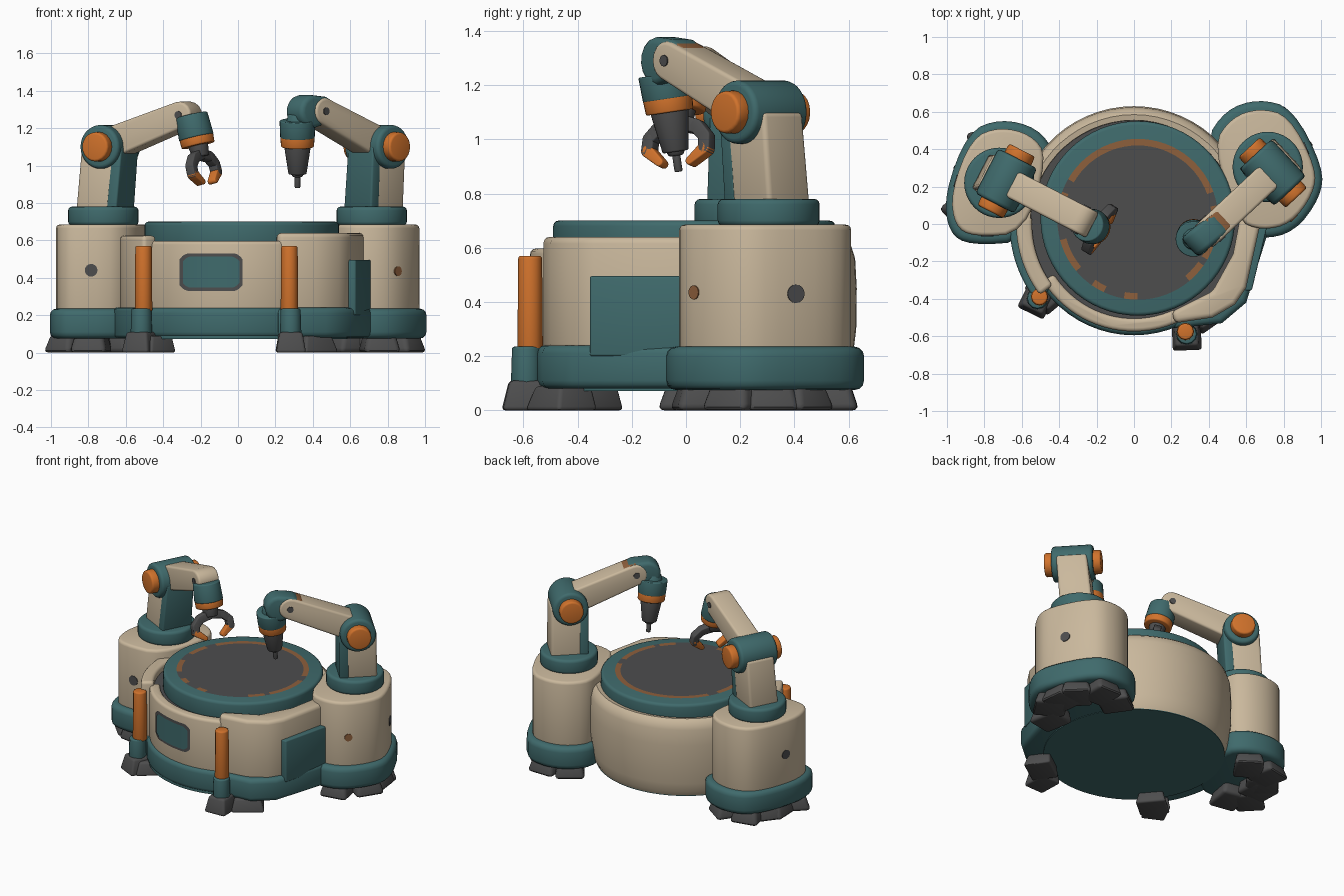
import bpy, bmesh
from math import sin, cos, pi, radians, asin
from mathutils import Vector as V
from mathutils.bvhtree import BVHTree

if "Cube" in bpy.data.objects:
    bpy.data.objects.remove(bpy.data.objects["Cube"])


def material(name, *rgb):
    m = bpy.data.materials.new(name)
    m.use_nodes = True
    m.diffuse_color = (*rgb, 1)
    m.node_tree.nodes["Principled BSDF"].inputs["Base Color"].default_value = (*rgb, 1)
    return m


CREAM = material("warm_cream", 0.59, 0.48, 0.335)
TEAL = material("deep_teal", 0.05, 0.145, 0.15)
ORANGE = material("safety_orange", 0.64, 0.17, 0.025)
BROWN = material("worn_orange", 0.27, 0.115, 0.045)
DARK = material("dark_grey", 0.075, 0.075, 0.076)


def finish(name, bm, *mats, bevel=0.0):
    bmesh.ops.recalc_face_normals(bm, faces=bm.faces)
    if bevel:
        edges = [e for e in bm.edges if len(e.link_faces) == 2 and e.calc_face_angle(0) > 0.6]
        bmesh.ops.bevel(bm, geom=edges, offset=bevel, segments=3, profile=0.5,
                        affect='EDGES', clamp_overlap=True)
    me = bpy.data.meshes.new(name)
    bm.to_mesh(me)
    bm.free()
    for m in mats:
        me.materials.append(m)
    me.shade_smooth()
    me.set_sharp_from_angle(angle=radians(38))
    ob = bpy.data.objects.new(name, me)
    bpy.context.collection.objects.link(ob)
    return ob


def rounded(pts, passes=2):
    # corner cutting turns a rough outline into a soft one
    for _ in range(passes):
        pts = [q for a, b in zip(pts, pts[1:] + pts[:1])
               for q in (a.lerp(b, 0.25), a.lerp(b, 0.75))]
    return pts


def prism(name, pts, z0, z1, mat, bevel=0.02):
    bm = bmesh.new()
    low = [bm.verts.new((p[0], p[1], z0)) for p in pts]
    high = [bm.verts.new((p[0], p[1], z1)) for p in pts]
    bm.faces.new(low)
    bm.faces.new(high)
    for i in range(len(pts)):
        j = (i + 1) % len(pts)
        bm.faces.new((low[i], low[j], high[j], high[i]))
    return finish(name, bm, mat, bevel=bevel)


def surface(ob):
    return BVHTree.FromPolygons([v.co for v in ob.data.vertices],
                                [p.vertices[:] for p in ob.data.polygons])


def polar(r, a):
    return V((r * cos(radians(a)), r * sin(radians(a))))


def arc_wall(name, r0, r1, a0, a1, z0, z1, mat, bevel=0.02):
    angles = [a0 + (a1 - a0) * i / 20 for i in range(21)]
    prism(name, [polar(r1, a) for a in angles] + [polar(r0, a) for a in reversed(angles)],
          z0, z1, mat, bevel)


def rod(name, p0, p1, r0, r1, mat, bevel=0.0, sides=28):
    p0, p1 = V(p0), V(p1)
    bm = bmesh.new()
    bmesh.ops.create_cone(bm, cap_ends=True, segments=sides, radius1=r0, radius2=r1,
                          depth=(p1 - p0).length)
    bm.transform((p1 - p0).to_track_quat('Z', 'Y').to_matrix().to_4x4())
    bmesh.ops.translate(bm, verts=bm.verts, vec=(p0 + p1) / 2)
    finish(name, bm, mat, bevel=bevel)


def hull(name, pts, mat, bevel=0.0):
    bm = bmesh.new()
    for p in pts:
        bm.verts.new(p)
    res = bmesh.ops.convex_hull(bm, input=bm.verts)
    junk = {g for g in res["geom_interior"] + res["geom_unused"] if isinstance(g, bmesh.types.BMVert)}
    bmesh.ops.delete(bm, geom=list(junk), context='VERTS')
    bmesh.ops.dissolve_limit(bm, angle_limit=0.02, verts=bm.verts, edges=bm.edges)
    finish(name, bm, mat, bevel=bevel)


def link(name, p0, r0, p1, r1, axis, width, mat, bevel=0.012):
    # flat bar with round ends, turning about the given axis
    p0, p1, axis = V(p0), V(p1), V(axis).normalized()
    u = (p1 - p0).normalized()
    w = u.cross(axis)
    pts = [p + (u * cos(k * pi / 8) + w * sin(k * pi / 8)) * r + axis * s * width / 2
           for p, r in ((p0, r0), (p1, r1)) for k in range(16) for s in (-1, 1)]
    hull(name, pts, mat, bevel)


def foot(name, x, y, out, width, depth, height, bevel=0.015):
    d = polar(1, out).to_3d()
    s = V((-d.y, d.x, 0))
    c = V((x, y, 0))
    base = [c + d * i * depth / 2 + s * j * width / 2 for i in (-1, 1) for j in (-1, 1)]
    top = [c + d * (i * 0.4 - 0.05) * depth + s * j * width * 0.38 + V((0, 0, height))
           for i in (-1, 1) for j in (-1, 1)]
    hull(name, base + top, DARK, bevel)


# --- central drum ---
circle = [polar(0.595, a) for a in range(0, 360, 6)]
prism("base_ring", circle, 0.08, 0.24, TEAL, 0.03)
prism("base_plate", [p * 0.985 for p in circle], 0.072, 0.1, TEAL, 0)
prism("drum_core", [p * 0.94 for p in circle], 0.1, 0.58, DARK, 0)

bm = bmesh.new()
profile = [(0.585, 0.075), (0.602, 0.11), (0.612, 0.17), (0.628, 0.3), (0.63, 0.45),
           (0.624, 0.56), (0.61, 0.605), (0.585, 0.625), (0.555, 0.62), (0.55, 0.5)]
rows = [[bm.verts.new((*polar(r, a), z)) for r, z in profile] for a in range(6, 181, 6)]
for a, b in zip(rows, rows[1:]):
    for k in range(len(profile) - 1):
        bm.faces.new((a[k], b[k], b[k + 1], a[k + 1]))
finish("rear_shell", bm, CREAM)

arc_wall("front_panel", 0.505, 0.575, 212, 296, 0.22, 0.597, CREAM, 0.02)
arc_wall("left_panel", 0.545, 0.63, 176, 217, 0.22, 0.625, CREAM, 0.025)
arc_wall("left_skirt", 0.5, 0.665, 182, 218, 0.08, 0.24, TEAL, 0.03)
side = [V(p) for p in ((0.22, -0.53), (0.42, -0.5), (0.54, -0.43), (0.6, -0.34), (0.68, 0.02),
                       (0.57, 0.05), (0.53, -0.16), (0.42, -0.36), (0.2, -0.47))]
prism("side_block", side, 0.22, 0.64, CREAM, 0.025)
skirt = [V(p) for p in ((0.2, -0.56), (0.47, -0.53), (0.6, -0.42), (0.73, 0.0), (0.4, 0.0))]
prism("side_skirt", skirt, 0.08, 0.24, TEAL, 0.03)
prism("side_hatch", [V(p) for p in ((0.59, -0.355), (0.63, -0.355), (0.715, 0.0), (0.6, 0.0))],
      0.2, 0.495, TEAL, 0.008)


# --- curved front window ---
def window(name, r, x0, x1, z0, z1, mat):
    bm = bmesh.new()
    cols = []
    for i in range(25):
        t = i / 24
        inset = max(0, 1 - min(t, 1 - t) / 0.14)
        h = (z1 - z0) / 2 * (1 - 0.3 * inset ** 2)
        a = 270 + asin((x0 + (x1 - x0) * t) / r) * 180 / pi
        cols.append([bm.verts.new((*polar(r, a), (z0 + z1) / 2 + s * h)) for s in (-1, 1)])
    for a, b in zip(cols, cols[1:]):
        bm.faces.new((a[0], b[0], b[1], a[1]))
    finish(name, bm, mat)


window("window_frame", 0.579, -0.312, 0.024, 0.33, 0.53, DARK)
window("window_pane", 0.583, -0.295, 0.007, 0.347, 0.513, TEAL)

# --- turntable with an inlaid broken ring ---
rod("turntable", (0.02, 0.03, 0.56), (0.02, 0.03, 0.7), 0.52, 0.52, TEAL, 0.02, 64)
bm = bmesh.new()
rings = [[bm.verts.new((*(polar(r, i * 5) + V((0.02, 0.025))), 0.704)) for i in range(72)]
         for r in (0.395, 0.43)]
bm.faces.new(rings[0])
gaps = {2, 3, 30, 31, 36, 37, 38, 44, 45, 46, 49, 50, 51, 54, 55, 56, 57, 58, 59, 60, 61, 65}
for i in range(72):
    j = (i + 1) % 72
    f = bm.faces.new((rings[0][i], rings[0][j], rings[1][j], rings[1][i]))
    f.material_index = 0 if i in gaps else 1
finish("work_surface", bm, DARK, BROWN)

# --- bumper posts ---
for tag, x, y in (("right", -0.505, -0.39), ("left", 0.275, -0.575)):
    rod(tag + "_post", (x, y, 0.22), (x, y, 0.57), 0.047, 0.044, ORANGE, 0.01, 12)
    n = V((x, y)).normalized() * 0.015
    rod(tag + "_post_socket", (x + n.x, y + n.y, 0.08), (x + n.x, y + n.y, 0.235),
        0.058, 0.053, TEAL, 0.008, 12)
    foot(tag + "_post_foot", x + n.x, y + n.y, -116 if x < 0 else -88, 0.16, 0.18, 0.11)
foot("front_left_foot", 0.4, -0.46, -55, 0.22, 0.18, 0.09)
foot("front_right_foot", -0.46, -0.36, -140, 0.2, 0.18, 0.09)

# --- side pods ---
pods = {
    "left": ([(0.42, 0.42), (0.52, 0.57), (0.67, 0.62), (0.83, 0.58), (0.975, 0.3),
              (0.96, 0.16), (0.84, 0.0), (0.68, -0.035), (0.55, 0.02)], (0.715, 0.305)),
    "right": ([(-0.46, 0.36), (-0.55, 0.48), (-0.72, 0.52), (-0.87, 0.46), (-0.98, 0.17),
               (-0.96, -0.01), (-0.86, -0.07), (-0.58, -0.05)], (-0.72, 0.22)),
}
trees = {}
for tag, (pts, hub) in pods.items():
    pts = [V(p) for p in pts]
    mid = sum(pts, V((0, 0))) / len(pts)
    trees[tag] = surface(prism(tag + "_pod", rounded(pts), 0.2, 0.685, CREAM, 0.02))
    base = surface(prism(tag + "_pod_base", rounded([mid + (p - mid) * 1.15 for p in pts]),
                         0.075, 0.235, TEAL, 0.035))
    rod(tag + "_collar", (*hub, 0.68), (*hub, 0.78), 0.188, 0.188, TEAL, 0.02, 40)
    # feet tucked under the rim of the base
    for i, turn in enumerate((-105, -58, -18, 22, 64, 100)):
        a = turn + (25 if tag == "left" else 160)
        rim = base.ray_cast((mid + polar(2, a)).to_3d() + V((0, 0, 0.15)), -polar(1, a).to_3d())[0]
        p = rim.to_2d() - polar(0.125, a)
        foot(f"{tag}_pod_foot_{i}", p.x, p.y, a, 0.2, 0.22, 0.1, 0.025)

# --- pod bolts, placed on the pod surface ---
for i, (tag, origin, aim, r, mat) in enumerate((
        ("right", (-0.785, -2, 0.44), (0, 1, 0), 0.034, DARK),
        ("left", (1.835, -0.95, 0.435), (-1, 1, 0), 0.026, BROWN),
        ("left", (2, 0.405, 0.43), (-1, 0, 0), 0.034, DARK),
        ("right", (-2, 0.23, 0.44), (1, 0, 0), 0.032, DARK))):
    hit, n, _, _ = trees[tag].ray_cast(V(origin), V(aim).normalized())
    rod(f"pod_bolt_{i}", hit - n * 0.01, hit + n * 0.004, r, r, mat, 0, 16)


# --- arms: column, elbow and boom ---
def arm(tag, hub, elbow, end):
    elbow, end = V(elbow), V(end)
    d = (end - elbow).to_2d().normalized().to_3d()
    a = V((-d.y, d.x, 0))
    base = V((*hub, 0.76))

    def block(u0, u1, w0, w1):
        return [c + d * u + a * s * w / 2 for c, w in ((base, w0), (elbow, w1))
                for u in (u0, u1) for s in (-1, 1)]
    hull(tag + "_column", block(-0.125, 0.09, 0.21, 0.2), CREAM, 0.018)
    hull(tag + "_column_face", block(0.06, 0.12, 0.215, 0.2), TEAL, 0.01)
    rod(tag + "_elbow", elbow - a * 0.135, elbow + a * 0.135, 0.117, 0.117, TEAL, 0.02, 32)
    for s in (-1, 1):
        rod(f"{tag}_elbow_cap_{s}", elbow + a * s * 0.12, elbow + a * s * 0.185,
            0.08, 0.078, ORANGE, 0.012, 20)
        rod(f"{tag}_boom_bolt_{s}", end, end + a * s * 0.08, 0.021, 0.021, DARK, 0, 14)
    link(tag + "_boom", elbow + V((0, 0, 0.01)), 0.085, end, 0.072, a, 0.15, CREAM, 0.015)
    return a


# --- drill arm ---
a = arm("drill", (0.725, 0.3), (0.742, 0.275, 1.1), (0.42, -0.025, 1.29))
link("drill_wrist", (0.42, -0.025, 1.295), 0.076, (0.365, -0.07, 1.288), 0.09, a, 0.135, TEAL, 0.025)
link("drill_cuff", (0.425, -0.02, 1.336), 0.032, (0.465, 0.015, 1.313), 0.032, a, 0.12, BROWN)
tip, along = V((0.318, -0.027, 0.88)), V((0, -0.15, 1)).normalized()
for name, s0, s1, r0, r1, mat in (
        ("drill_neck", 0.32, 0.4, 0.068, 0.05, TEAL), ("drill_head", 0.27, 0.365, 0.092, 0.096, TEAL),
        ("drill_ring", 0.222, 0.278, 0.088, 0.092, ORANGE), ("drill_body", 0.075, 0.23, 0.048, 0.072, DARK),
        ("drill_chuck", 0.06, 0.08, 0.026, 0.036, DARK), ("drill_bit", 0, 0.07, 0.015, 0.015, DARK)):
    rod(name, tip + along * s0, tip + along * s1, r0, r1, mat, 0.006)

# --- gripper arm ---
arm("gripper", (-0.71, 0.225), (-0.683, 0.23, 1.1), (-0.285, 0.025, 1.27))
t = V((0.23, -0.08, -1)).normalized()
p = V((-0.25, -0.005, 1.27))
for name, s0, s1, r0, r1, mat in (
        ("gripper_head", 0, 0.125, 0.088, 0.095, TEAL), ("gripper_ring", 0.12, 0.168, 0.093, 0.09, ORANGE),
        ("gripper_neck", 0.16, 0.23, 0.055, 0.045, DARK)):
    rod(name, p + t * s0, p + t * s1, r0, r1, mat, 0.008)
c = V((0.52, 0.85, 0))
c = (c - t * c.dot(t)).normalized()
chain = ((0.0, 0.215, 0.03), (0.08, 0.235, 0.026), (0.12, 0.275, 0.024),
         (0.122, 0.32, 0.024), (0.065, 0.366, 0.016))
for s in (-1, 1):
    for k, ((o0, h0, r0), (o1, h1, r1)) in enumerate(zip(chain, chain[1:])):
        link(f"claw_{s}_{k}", p + c * s * o0 + t * h0, r0, p + c * s * o1 + t * h1, r1,
             t.cross(c), 0.05, ORANGE if k == 3 else DARK, 0.006)
